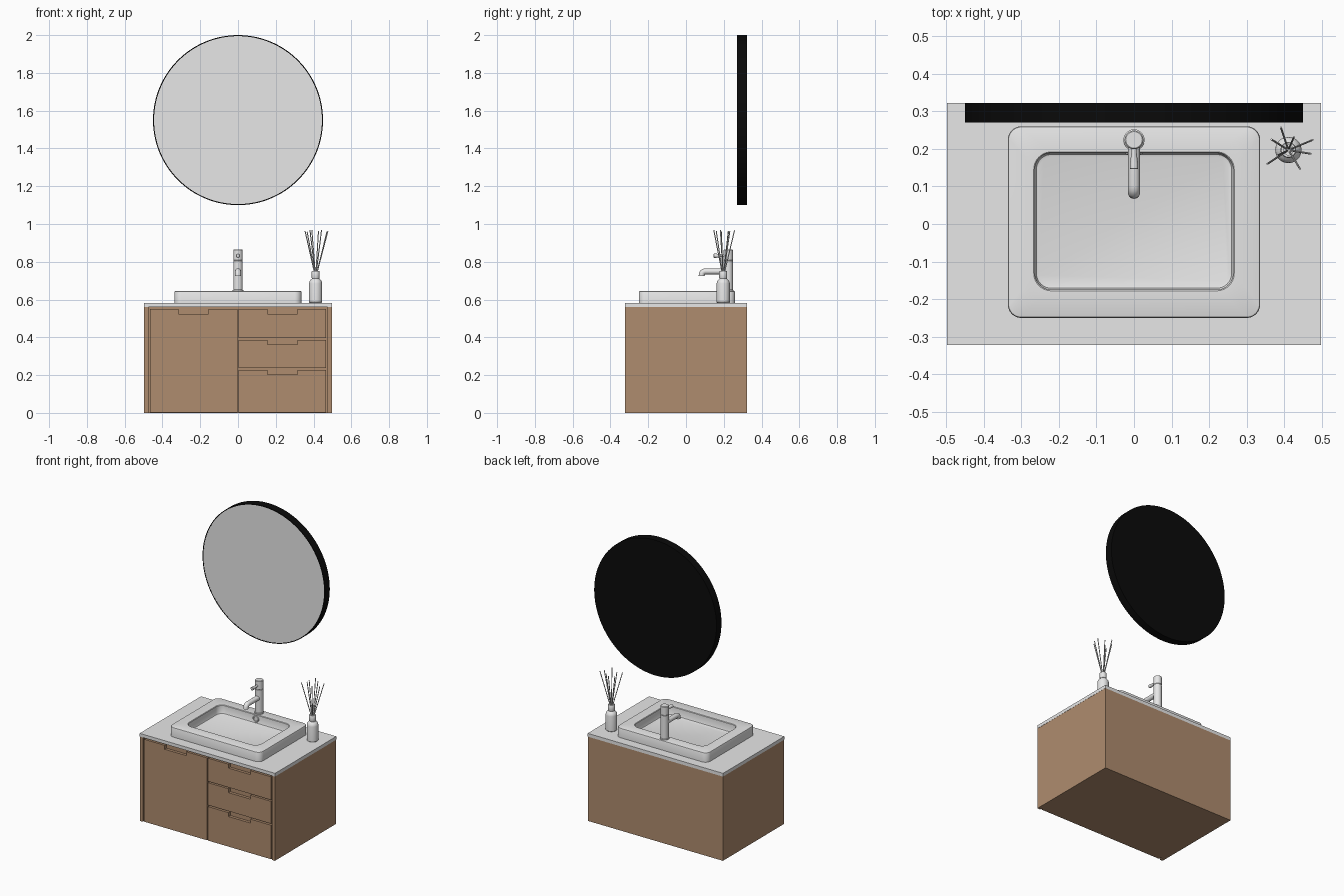
import bpy, bmesh, math
from mathutils import Vector

if "Cube" in bpy.data.objects:
    bpy.data.objects.remove(bpy.data.objects["Cube"])


def material(name, rgb):
    m = bpy.data.materials.new(name)
    m.diffuse_color = (*rgb, 1)
    m.use_nodes = True
    m.node_tree.nodes["Principled BSDF"].inputs["Base Color"].default_value = m.diffuse_color
    return m


WOOD = material("warm_wood", (0.43, 0.262, 0.156))
GREY = material("light_grey", (0.8, 0.8, 0.8))
BLACK = material("black_frame", (0.003, 0.003, 0.003))
Z = Vector((0, 0, 1))


def loft(name, loops, mat, smooth=True):
    """Skin equal-sized loops in order and cap both ends."""
    bm = bmesh.new()
    rings = [[bm.verts.new(p) for p in loop] for loop in loops]
    n = len(rings[0])
    for a, b in zip(rings, rings[1:]):
        for i in range(n):
            j = (i + 1) % n
            bm.faces.new((a[i], a[j], b[j], b[i]))
    bm.faces.new(rings[0][::-1])
    bm.faces.new(rings[-1])
    bmesh.ops.recalc_face_normals(bm, faces=bm.faces)
    me = bpy.data.meshes.new(name)
    bm.to_mesh(me)
    bm.free()
    me.materials.append(mat)
    ob = bpy.data.objects.new(name, me)
    bpy.context.collection.objects.link(ob)
    if smooth:
        bpy.ops.object.select_all(action='DESELECT')
        ob.select_set(True)
        bpy.context.view_layer.objects.active = ob
        bpy.ops.object.shade_smooth_by_angle(angle=math.radians(35))
    return ob


def circle(center, direction, r, n):
    q = Z.rotation_difference(Vector(direction).normalized())
    return [Vector(center) + q @ Vector((r * math.cos(a), r * math.sin(a), 0))
            for a in (2 * math.pi * i / n for i in range(n))]


def lathe(name, base, axis, profile, mat, n=32):
    """Profile is (radius, distance along axis)."""
    d = Vector(axis).normalized()
    return loft(name, [circle(Vector(base) + d * h, d, r, n) for r, h in profile], mat)


def box(name, x0, x1, y0, y1, z0, z1, mat):
    return loft(name, [[(x0, y0, z), (x1, y0, z), (x1, y1, z), (x0, y1, z)]
                       for z in (z0, z1)], mat, False)


def rounded_rect(cy, hx, hy, r, z, n=10):
    pts = []
    for k, (sx, sy) in enumerate(((1, 1), (-1, 1), (-1, -1), (1, -1))):
        for i in range(n + 1):
            a = math.pi / 2 * (k + i / n)
            pts.append((sx * (hx - r) + r * math.cos(a),
                        cy + sy * (hy - r) + r * math.sin(a), z))
    return pts


def notched_front(name, x0, x1, z0, z1, n0, n1, drop=0.026):
    """Door or drawer front with a finger-pull cut in its top edge."""
    outline = [(x0, z0), (x1, z0), (x1, z1), (n1, z1), (n1, z1 - drop),
               (n0, z1 - drop), (n0, z1), (x0, z1)]
    return loft(name, [[(x, y, z) for x, z in outline] for y in (-0.32, -0.3)],
                WOOD, False)


# Cabinet body, side edges and fronts
box("cabinet_body", -0.497, 0.497, -0.301, 0.322, 0, 0.56, WOOD)
box("left_side_edge", -0.497, -0.475, -0.322, -0.3, 0, 0.56, WOOD)
box("right_side_edge", 0.475, 0.497, -0.322, -0.3, 0, 0.56, WOOD)
notched_front("door", -0.467, -0.003, 0.002, 0.55, -0.315, -0.155)
for name, z0, z1 in (("bottom_drawer", 0.002, 0.228),
                     ("middle_drawer", 0.238, 0.387),
                     ("top_drawer", 0.396, 0.55)):
    notched_front(name, 0.003, 0.467, z0, z1, 0.155, 0.315)
box("countertop", -0.498, 0.498, -0.322, 0.322, 0.56, 0.582, GREY)

# Basin: outer wall, softened rim, inner wall, floor
oy, iy = 0.005, 0.007
loft("basin", [
    rounded_rect(oy, 0.336, 0.255, 0.036, 0.58),
    rounded_rect(oy, 0.336, 0.255, 0.036, 0.639),
    rounded_rect(oy, 0.334, 0.253, 0.034, 0.6435),
    rounded_rect(oy, 0.330, 0.249, 0.030, 0.645),
    rounded_rect(iy, 0.267, 0.185, 0.047, 0.645),
    rounded_rect(iy, 0.264, 0.182, 0.044, 0.642),
    rounded_rect(iy, 0.263, 0.181, 0.043, 0.597),
    rounded_rect(iy, 0.260, 0.178, 0.040, 0.591),
    rounded_rect(iy, 0.254, 0.172, 0.034, 0.589)], GREY)
lathe("overflow_ring", (0, 0.19, 0.616), (0, -1, 0),
      [(0.022, 0), (0.022, 0.004), (0.02, 0.006), (0.015, 0.006), (0.014, 0.0035)], GREY)

# Tap: body, bent spout, lever
lathe("tap_body", (0, 0.224, 0.64), Z,
      [(0.028, 0), (0.028, 0.01), (0.025, 0.012), (0.025, 0.165), (0.0235, 0.167),
       (0.025, 0.169), (0.025, 0.222), (0.022, 0.225)], GREY, 40)
path = [(0.22, 0.749, 0), (0.102, 0.749, 0), (0.094, 0.747, 25), (0.087, 0.742, 50),
        (0.084, 0.735, 75), (0.083, 0.725, 88)]
loft("tap_spout", [circle((0, y, z), (0, -math.cos(math.radians(a)),
                                      -math.sin(math.radians(a))), 0.016, 24)
                   for y, z, a in path], GREY)
lathe("tap_lever", (0, 0.21, 0.832), (0, -1, 0),
      [(0.007, 0), (0.007, 0.02), (0.011, 0.05), (0.011, 0.062), (0.009, 0.064)], GREY, 24)

# Reed diffuser: bottle, collar and sticks
dx, dy = 0.411, 0.197
lathe("diffuser_bottle", (dx, dy, 0.582), Z,
      [(0.031, 0), (0.035, 0.004), (0.035, 0.103), (0.033, 0.113), (0.027, 0.122),
       (0.019, 0.129), (0.017, 0.14)], GREY)
lathe("diffuser_collar", (dx, dy, 0.712), Z,
      [(0.02, 0), (0.021, 0.002), (0.021, 0.037), (0.019, 0.04),
       (0.013, 0.04), (0.013, 0.032)], GREY)
tips = [(-0.02, 0.06), (0.065, 0.027), (0.06, -0.01), (0.031, -0.05),
        (-0.056, -0.037), (-0.045, 0.028), (-0.03, -0.015), (0.015, 0.035)]
for i, (tx, ty) in enumerate(tips):
    a = Vector((dx + tx * 0.08, dy + ty * 0.08, 0.735))
    b = Vector((dx + tx, dy + ty, 0.967 - 0.004 * (i % 3)))
    lathe(f"reed_stick_{i + 1}", a, b - a, [(0.0026, 0), (0.0026, (b - a).length)], GREY, 8)

# Round mirror with a thin black frame
lathe("mirror_frame", (0, 0.322, 1.55), (0, -1, 0),
      [(0.45, 0), (0.45, 0.052), (0.4445, 0.052), (0.4445, 0.045)], BLACK, 128)
lathe("mirror_glass", (0, 0.28, 1.55), (0, -1, 0),
      [(0.4445, 0), (0.4445, 0.009)], GREY, 128)
